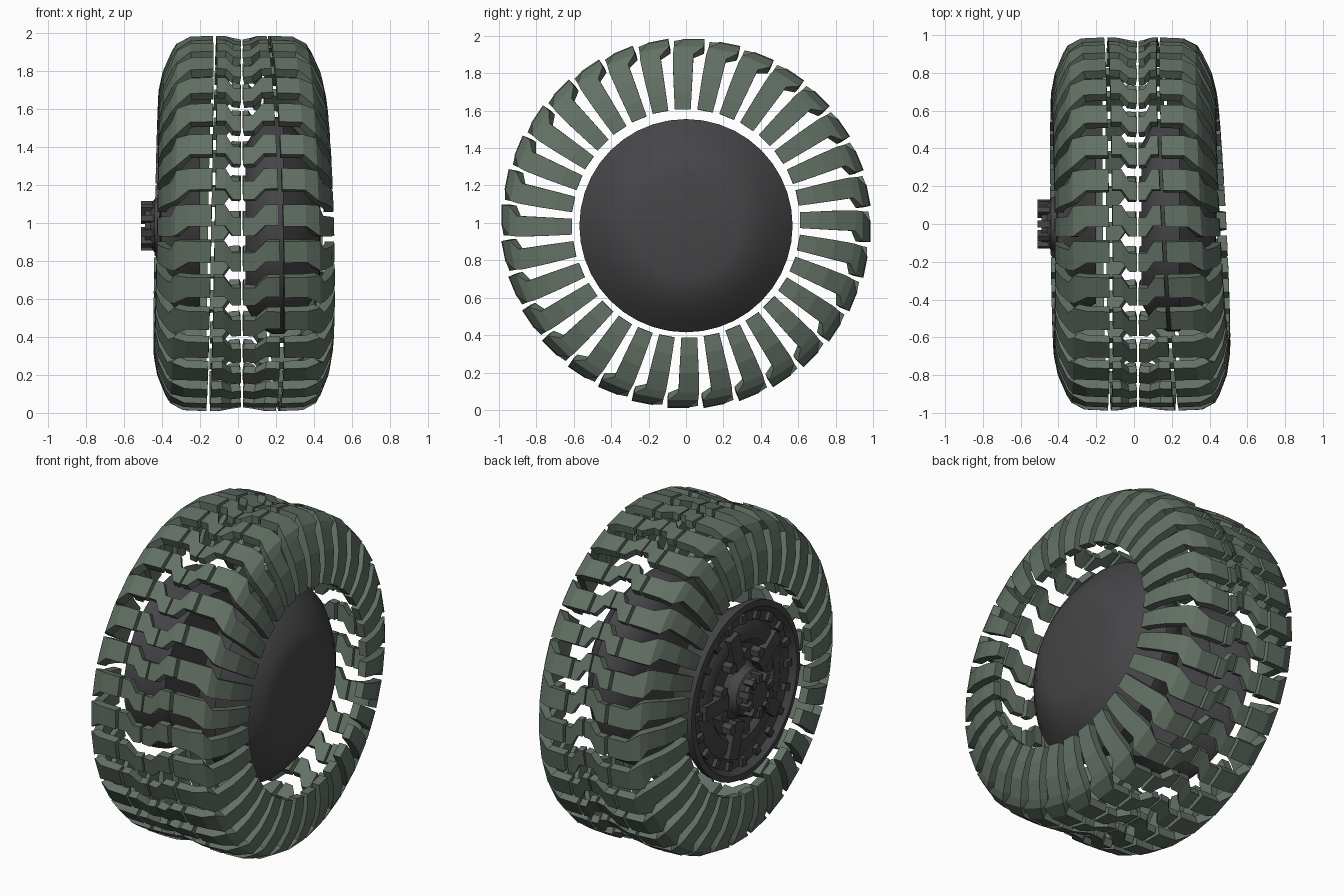
import bpy, bmesh, math
from mathutils import Vector

if "Cube" in bpy.data.objects:
    bpy.data.objects.remove(bpy.data.objects["Cube"])

TAU = 2 * math.pi
N = 32          # lugs per ring
MID = 0.02      # plane the tread mirrors about


def material(name, col):
    m = bpy.data.materials.new(name)
    m.diffuse_color = (*col, 1)
    m.use_nodes = True
    m.node_tree.nodes["Principled BSDF"].inputs["Base Color"].default_value = m.diffuse_color
    return m


GREEN = material("green_rubber", (0.125, 0.165, 0.13))
DARK = material("dark_metal", (0.06, 0.06, 0.064))


def finish(bm, name, mat, smooth=None):
    bmesh.ops.recalc_face_normals(bm, faces=bm.faces[:])
    me = bpy.data.meshes.new(name)
    bm.to_mesh(me)
    bm.free()
    ob = bpy.data.objects.new(name, me)
    bpy.context.collection.objects.link(ob)
    me.materials.append(mat)
    if smooth:
        bpy.ops.object.select_all(action='DESELECT')
        ob.select_set(True)
        bpy.context.view_layer.objects.active = ob
        bpy.ops.object.shade_smooth_by_angle(angle=math.radians(smooth))
    return ob


def place(side, u, r, t, a):
    """Wheel coordinates to world: u across, r out, t along the rim."""
    y = r * math.sin(a) + t * math.cos(a)
    z = r * math.cos(a) - t * math.sin(a)
    # each half of the tread leans a little away from the wheel plane
    lean = (-0.05 * y - 0.027 * z) if side > 0 else (0.018 * z - 0.01 * y)
    return Vector((MID + side * u + lean * min(1, u / 0.16), y, z + 0.997))


def lug_ring(name, side, stations, thick):
    """stations: (u, r, t0, t1) along the lug, thickened inwards."""
    bm = bmesh.new()
    inner = []
    for i, s in enumerate(stations):
        p = stations[max(i - 1, 0)]
        q = stations[min(i + 1, len(stations) - 1)]
        d = Vector((q[0] - p[0], q[1] - p[1])).normalized()
        inner.append((s[0] + d.y * thick, s[1] - d.x * thick))
    for k in range(N):
        a = TAU * k / N
        prev = None
        for (u, r, t0, t1), (ui, ri) in zip(stations, inner):
            ring = [bm.verts.new(place(side, *c, a)) for c in
                    ((u, r, t0), (u, r, t1), (ui, ri, t1), (ui, ri, t0))]
            if prev:
                for j in range(4):
                    bm.faces.new((prev[j], prev[(j + 1) % 4],
                                  ring[(j + 1) % 4], ring[j]))
            else:
                bm.faces.new(ring)
            prev = ring
        bm.faces.new(prev)
    finish(bm, name, GREEN)


# centre blocks step sideways; shoulder lugs step back and run down the sidewall
CENTRE = [(0.005, 0.968, -0.065, 0.035), (0.05, 0.975, -0.065, 0.035),
          (0.095, 0.985, -0.01, 0.10), (0.15, 0.987, -0.01, 0.10)]
SHOULDER = [(0.17, 0.987, -0.015, 0.10), (0.29, 0.982, -0.015, 0.10),
            (0.36, 0.945, -0.065, 0.095), (0.385, 0.905, -0.07, 0.04),
            (0.43, 0.80, -0.068, 0.035), (0.45, 0.70, -0.064, 0.03),
            (0.452, 0.61, -0.06, 0.025)]
for side, label in ((1, "right"), (-1, "left")):
    lug_ring("centre_lugs_" + label, side, CENTRE, 0.045)
    lug_ring("shoulder_lugs_" + label, side, SHOULDER, 0.05)


def lathe(name, profile, seg, smooth, y0=0.0, z0=0.985):
    """Turn (x, r) points about the wheel axis; r = 0 closes the end."""
    bm = bmesh.new()
    rings = []
    for x, r in profile:
        n = seg if r > 0 else 1
        rings.append([bm.verts.new((x, y0 + r * math.sin(TAU * i / seg),
                                    z0 + r * math.cos(TAU * i / seg)))
                      for i in range(n)])
    for A, B in zip(rings, rings[1:]):
        for i in range(seg):
            j = (i + 1) % seg
            f = [A[i % len(A)], A[j % len(A)], B[j % len(B)], B[i % len(B)]]
            bm.faces.new(list(dict.fromkeys(f)))
    return finish(bm, name, DARK, smooth)


# domed hub on the right side
lathe("hub_dome", [(0.04, 0), (0.04, 0.42), (0.10, 0.53), (0.18, 0.57),
                   (0.24, 0.57), (0.29, 0.52), (0.35, 0.45), (0.41, 0.36),
                   (0.43, 0.28), (0.435, 0)], 40, 35)

# dished wheel disc on the left side
lathe("wheel_disc", [(-0.20, 0), (-0.20, 0.42), (-0.27, 0.46), (-0.36, 0.52),
                     (-0.405, 0.525), (-0.41, 0.49), (-0.375, 0.46),
                     (-0.365, 0.40), (-0.385, 0.36), (-0.385, 0.30),
                     (-0.355, 0.27), (-0.36, 0.17), (-0.40, 0.14),
                     (-0.40, 0)], 40, 30)

# hub cap with a notched end
lathe("hub_cap", [(-0.39, 0), (-0.39, 0.15), (-0.44, 0.14), (-0.46, 0.11),
                  (-0.49, 0.11), (-0.49, 0)], 20, 30)


def boxes(name, count, size, r, x, phase=0.0):
    """Ring of small blocks facing outwards: size = (x, tangent, radial)."""
    bm = bmesh.new()
    for k in range(count):
        a = TAU * k / count + phase
        res = bmesh.ops.create_cube(bm, size=1)
        for v in res["verts"]:
            t, q = v.co.y * size[1], r + v.co.z * size[2]
            v.co = (x + v.co.x * size[0],
                    q * math.sin(a) + t * math.cos(a),
                    0.985 + q * math.cos(a) - t * math.sin(a))
    finish(bm, name, DARK)


boxes("cap_teeth", 10, (0.09, 0.035, 0.05), 0.105, -0.465)
boxes("disc_spokes", 5, (0.05, 0.09, 0.22), 0.28, -0.385, 0.3)
boxes("rim_clips", 20, (0.025, 0.04, 0.05), 0.435, -0.385)

# wheel bolts
for k in range(10):
    a = TAU * (k + 0.5) / 10 + 0.3
    lathe("wheel_bolt", [(-0.36, 0), (-0.36, 0.035), (-0.415, 0.035),
                         (-0.415, 0)], 6, 20,
          0.23 * math.sin(a), 0.985 + 0.23 * math.cos(a))
